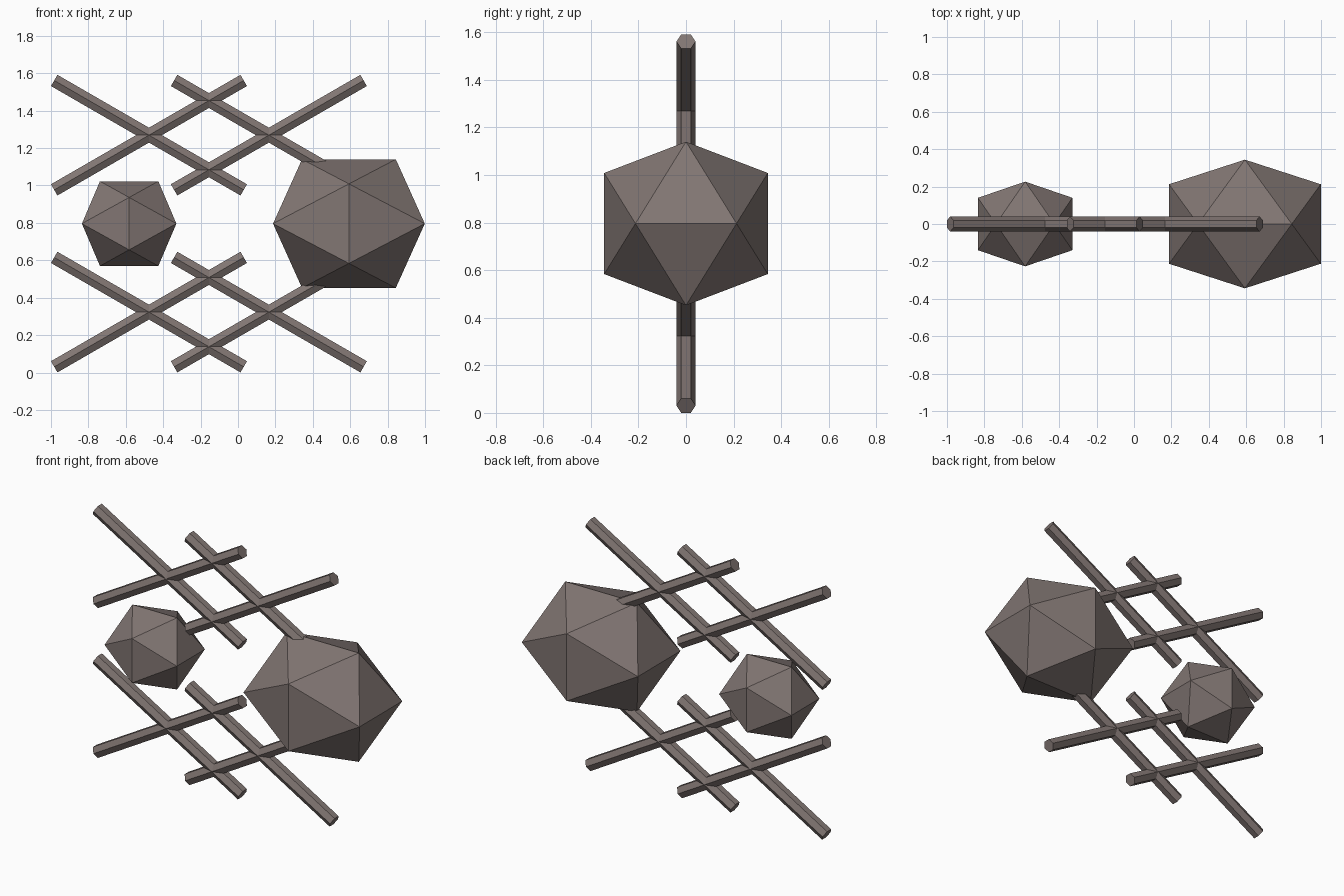
import bpy, bmesh, math
from mathutils import Vector

cube = bpy.data.objects.get("Cube")
if cube:
    bpy.data.objects.remove(cube, do_unlink=True)

# Single warm grey colour
grey = bpy.data.materials.new("warm_grey")
grey.use_nodes = True
colour = (0.22, 0.18, 0.17, 1)
grey.diffuse_color = colour
bsdf = next(n for n in grey.node_tree.nodes if n.type == 'BSDF_PRINCIPLED')
bsdf.inputs["Base Color"].default_value = colour
bsdf.inputs["Roughness"].default_value = 0.8

MID_Z = 0.796
PHI = (1 + math.sqrt(5)) / 2


def icosahedron(name, x, unit, stretch):
    """Twenty-sided solid from three crossed golden rectangles, widened in x."""
    bm = bmesh.new()
    for s in (-1, 1):
        for t in (-PHI, PHI):
            for p in ((t, s, 0), (0, t, s), (s, 0, t)):
                v = Vector(p) * unit
                v.x *= stretch
                bm.verts.new(v)
    bmesh.ops.convex_hull(bm, input=bm.verts[:])
    bmesh.ops.recalc_face_normals(bm, faces=bm.faces[:])
    mesh = bpy.data.meshes.new(name)
    bm.to_mesh(mesh)
    bm.free()
    mesh.materials.append(grey)
    obj = bpy.data.objects.new(name, mesh)
    obj.location = (x, 0, MID_Z)
    bpy.context.collection.objects.link(obj)


def bar(name, x, z, tilt):
    """Six-sided rod lying in the xz plane."""
    bpy.ops.mesh.primitive_cylinder_add(
        vertices=6, radius=0.04, depth=1.17, location=(x, 0, z),
        rotation=(0, math.radians(tilt), 0))
    obj = bpy.context.object
    obj.name = name
    obj.data.materials.append(grey)


# Faceted bodies
icosahedron("large_body", 0.593, 0.2125, 1.18)
icosahedron("small_body", -0.582, 0.14, 1.115)

# Crossed bars: two crosses above, two below
for level, dz in (("upper", 0.473), ("lower", -0.473)):
    for side, x in (("right", -0.476), ("left", 0.165)):
        for slope, tilt in (("rising", 60), ("falling", 120)):
            bar(f"{level}_{side}_{slope}_bar", x, MID_Z + dz, tilt)
